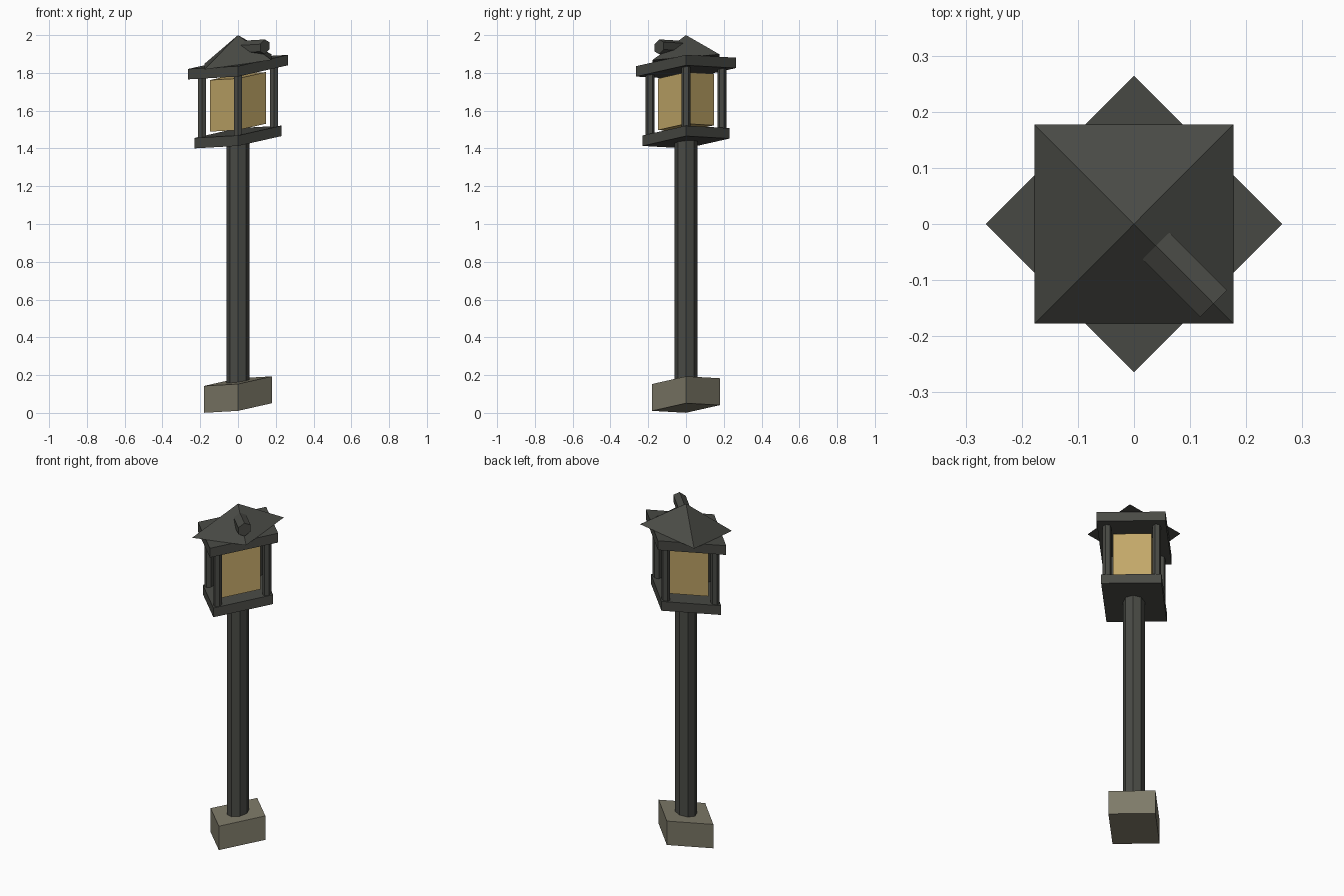
import bpy, bmesh, math
from mathutils import Matrix

if "Cube" in bpy.data.objects:
    bpy.data.objects.remove(bpy.data.objects["Cube"])

# every part leans with the same skew: height rises to the right and the back
SKEW = Matrix(((1, 0, 0, 0), (0, 1, 0, 0), (0.141, 0.085, 1, 0), (0, 0, 0, 1)))


def material(name, rgb):
    m = bpy.data.materials.new(name)
    m.diffuse_color = (*rgb, 1)
    m.use_nodes = True
    m.node_tree.nodes["Principled BSDF"].inputs["Base Color"].default_value = m.diffuse_color
    return m


iron = material("dark iron", (0.066, 0.068, 0.059))
stone = material("grey stone", (0.209, 0.195, 0.141))
glass = material("amber glass", (0.535, 0.385, 0.140))


def prism(name, mat, sides, r, z0, z1, x=0, y=0, turn=0, r_top=None, pre=None):
    """Upright prism or cone with corners at radius r, then skewed."""
    bm = bmesh.new()
    bmesh.ops.create_cone(bm, cap_ends=True, segments=sides, radius1=r,
                          radius2=r if r_top is None else r_top, depth=z1 - z0)
    place = pre or (Matrix.Translation((x, y, (z0 + z1) / 2))
                    @ Matrix.Rotation(turn, 4, 'Z'))
    bmesh.ops.transform(bm, matrix=SKEW @ place, verts=bm.verts)
    bmesh.ops.remove_doubles(bm, verts=bm.verts, dist=1e-5)
    bmesh.ops.recalc_face_normals(bm, faces=bm.faces)
    me = bpy.data.meshes.new(name)
    bm.to_mesh(me)
    bm.free()
    me.materials.append(mat)
    ob = bpy.data.objects.new(name, me)
    bpy.context.collection.objects.link(ob)
    return ob


# foot and post
prism("stone_base", stone, 4, 0.18, 0.026, 0.168)
prism("post", iron, 8, 0.06, 0.15, 1.45)

# lantern cage
prism("lower_tray", iron, 4, 0.231, 1.433, 1.488)
prism("upper_tray", iron, 4, 0.264, 1.803, 1.858)
prism("lantern_glass", glass, 4, 0.148, 1.51, 1.783)
for i in range(4):
    a = i * math.pi / 2
    prism(f"cage_bar_{i + 1}", iron, 6, 0.024, 1.47, 1.82,
          0.19 * math.cos(a), 0.19 * math.sin(a), turn=math.pi / 6 * 0)

# roof, turned an eighth against the trays
prism("roof", iron, 4, 0.251, 1.858, 2.0, turn=math.pi / 4, r_top=0)

# six-sided stub lying across the front right roof ridge
start, end = 0.03, 0.201
mid = (start + end) / 2 / math.sqrt(2)
lie = (Matrix.Translation((mid, -mid, 1.93))
       @ Matrix.Rotation(-math.pi / 4, 4, 'Z')
       @ Matrix.Rotation(math.pi / 2, 4, 'Y')
       @ Matrix.Rotation(math.pi / 2, 4, 'Z'))
stub = prism("roof_stub", iron, 6, 0.039, 0, end - start, pre=lie)
